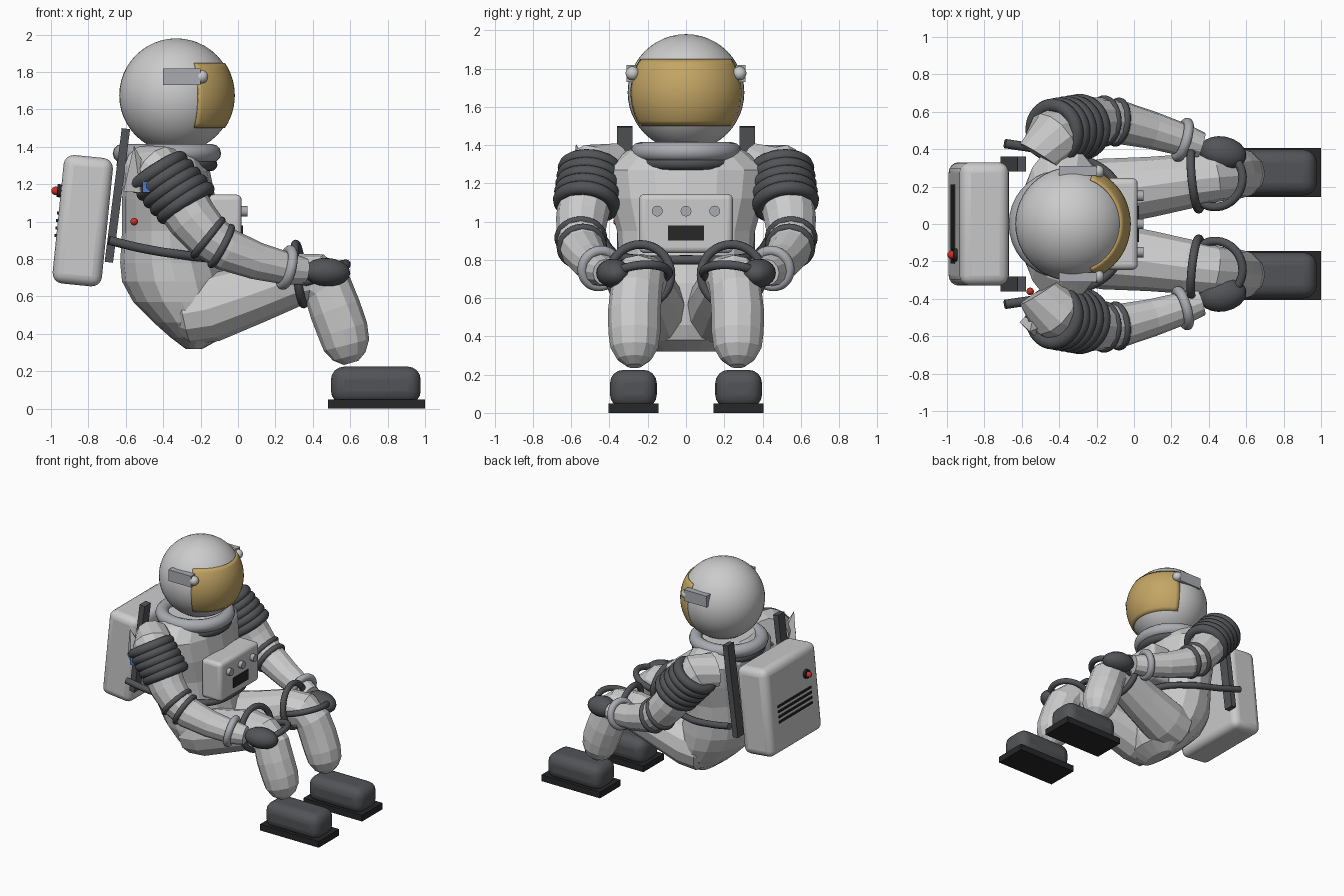
import bpy, bmesh, math
from mathutils import Vector

if "Cube" in bpy.data.objects:
    bpy.data.objects.remove(bpy.data.objects["Cube"])

def mat(name, c):
    m = bpy.data.materials.new(name)
    m.diffuse_color = (*c, 1)
    m.use_nodes = True
    m.node_tree.nodes["Principled BSDF"].inputs["Base Color"].default_value = m.diffuse_color
    return m

DARK = mat("dark_rubber", (.085, .088, .095))
BLACK = mat("black", (.02, .02, .022))
GOLD = mat("gold", (.55, .38, .13))
MID = mat("mid_grey", (.4, .41, .44))
RED = mat("red", (.6, .03, .02))
BLUE = mat("blue", (.08, .2, .6))

def finish(o, name, m=None, smooth=True):
    o.name = name
    if m:
        o.data.materials.append(m)
    if smooth:
        bpy.context.view_layer.objects.active = o
        o.select_set(True)
        bpy.ops.object.shade_smooth_by_angle(angle=math.radians(40))
    o.select_set(False)
    return o

def box(name, c, size, m=None, bevel=0, tilt=0, seg=4):
    bpy.ops.mesh.primitive_cube_add(size=1, location=c)
    o = bpy.context.object
    o.scale = size
    bpy.ops.object.transform_apply(location=False, rotation=False)
    o.rotation_euler.y = tilt
    if bevel:
        b = o.modifiers.new("bevel", 'BEVEL')
        b.width, b.segments = bevel, seg
    return finish(o, name, m)

def ball(name, c, r, m=None, scale=(1, 1, 1), rot=(0, 0, 0), seg=32):
    bpy.ops.mesh.primitive_uv_sphere_add(segments=seg, ring_count=seg // 2, radius=r, location=c, rotation=rot)
    bpy.context.object.scale = scale
    return finish(bpy.context.object, name, m)

def aim(axis):
    return Vector(axis).to_track_quat('Z', 'Y').to_euler()

def ring(name, c, axis, R, r, m=DARK):
    bpy.ops.mesh.primitive_torus_add(location=c, rotation=aim(axis), major_radius=R, minor_radius=r,
                                     major_segments=36, minor_segments=12)
    return finish(bpy.context.object, name, m)

def rod(name, c, axis, r, h, m=None):
    bpy.ops.mesh.primitive_cylinder_add(vertices=20, radius=r, depth=h, location=c, rotation=aim(axis))
    return finish(bpy.context.object, name, m)

def loft(name, rings, m=None):
    # skin a list of vertex loops and close both ends
    bm = bmesh.new()
    vs = [[bm.verts.new(p) for p in loop] for loop in rings]
    n = len(vs[0])
    for a, b in zip(vs, vs[1:]):
        for i in range(n):
            bm.faces.new((a[i], a[(i + 1) % n], b[(i + 1) % n], b[i]))
    bm.faces.new(vs[0][::-1])
    bm.faces.new(vs[-1])
    bmesh.ops.recalc_face_normals(bm, faces=bm.faces)
    me = bpy.data.meshes.new(name)
    bm.to_mesh(me)
    bm.free()
    o = bpy.data.objects.new(name, me)
    bpy.context.collection.objects.link(o)
    return finish(o, name, m, False)

def limb(name, pts, sides=12):
    # faceted tube through (x, y, z, radius) points
    P = [Vector(p[:3]) for p in pts]
    rings = []
    for i, p in enumerate(P):
        t = (P[min(i + 1, len(P) - 1)] - P[max(i - 1, 0)]).normalized()
        u = t.cross(Vector((0, 1, 0))).normalized()
        v = t.cross(u)
        rings.append([p + pts[i][3] * (math.cos(a) * u + math.sin(a) * v)
                      for a in (2 * math.pi * k / sides for k in range(sides))])
    return loft(name, rings)

def hose(name, pts, r, m=DARK):
    cu = bpy.data.curves.new(name, 'CURVE')
    cu.dimensions, cu.bevel_depth, cu.bevel_resolution, cu.use_fill_caps = '3D', r, 3, True
    s = cu.splines.new('BEZIER')
    s.bezier_points.add(len(pts) - 1)
    for b, p in zip(s.bezier_points, pts):
        b.co = p
        b.handle_left_type = b.handle_right_type = 'AUTO'
    o = bpy.data.objects.new(name, cu)
    bpy.context.collection.objects.link(o)
    cu.materials.append(m)

# Torso and pelvis: (z, back x, front x, half width)
secs = [(1.40, -.54, -.24, .22), (1.37, -.58, -.19, .31), (1.27, -.61, -.15, .43), (1.12, -.62, -.12, .41),
        (.95, -.62, -.11, .36), (.78, -.63, -.08, .35), (.68, -.62, -.05, .35), (.57, -.56, -.04, .34),
        (.46, -.45, -.05, .31), (.38, -.36, -.08, .25), (.32, -.28, -.19, .15)]
loft("torso", [[((b + f) / 2 + (f - b) / 2 * math.cos(a), w * math.sin(a), z)
                for a in (2 * math.pi * k / 16 for k in range(16))] for z, b, f, w in secs])

# Helmet, neck rings and visor
ball("helmet", (-.33, 0, 1.675), .305, seg=48)
ring("neck_ring_upper", (-.38, 0, 1.365), (0, 0, 1), .24, .05, MID)
ring("neck_ring_lower", (-.38, 0, 1.305), (0, 0, 1), .235, .035, DARK)
bm = bmesh.new()
N, M = 24, 12
g = [[None] * (M + 1) for _ in range(N + 1)]
for i in range(N + 1):
    for j in range(M + 1):
        a, e = math.radians(-68 + 136 * i / N), math.radians(-34 + 68 * j / M)
        g[i][j] = bm.verts.new((-.33 + .302 * math.cos(a) * math.cos(e), .302 * math.sin(a) * math.cos(e),
                                1.675 + .302 * math.sin(e)))
for i in range(N):
    for j in range(M):
        bm.faces.new((g[i][j], g[i + 1][j], g[i + 1][j + 1], g[i][j + 1]))
me = bpy.data.meshes.new("visor")
bm.to_mesh(me)
bm.free()
visor = bpy.data.objects.new("visor", me)
bpy.context.collection.objects.link(visor)
sol = visor.modifiers.new("thick", 'SOLIDIFY')
sol.thickness, sol.offset = .011, 1
finish(visor, "visor", GOLD)

# Chest control box
box("chest_box", (-.07, 0, .99), (.18, .49, .31), None, .03)
for y in (-.15, 0, .15):
    rod("chest_knob", (.03, y, 1.055), (1, 0, 0), .028, .04, MID)
box("chest_screen", (.02, 0, .94), (.012, .19, .08), BLACK)

# Backpack with vents and warning light
box("backpack", (-.83, 0, 1.005), (.265, .66, .69), None, .055, math.radians(5.8))
for k in range(4):
    z = 1.045 - .04 * k
    box("pack_vent", (-.962 + (z - 1.005) * .1, 0, z), (.02, .42, .016), BLACK)
rod("pack_light_base", (-.952, -.165, 1.165), (1, 0, -.1), .035, .03, BLACK)
ball("pack_light", (-.975, -.165, 1.165), .023, RED, seg=16)

# Belt hose wraps from both pack sides across the waist
hose("waist_hose", [(-.69, -.43, .9), (-.5, -.4, .855), (-.28, -.35, .82), (-.1, -.22, .8), (-.05, 0, .8),
                    (-.1, .22, .8), (-.28, .35, .82), (-.5, .4, .855), (-.69, .43, .9)], .025)

# Side details on one shoulder
ball("side_light", (-.555, -.36, 1.0), .02, RED, seg=16)
box("shoulder_patch", (-.49, -.61, 1.19), (.04, .06, .07), BLUE)
bpy.ops.mesh.primitive_cone_add(vertices=4, radius1=.09, depth=.24, location=(-.54, -.55, 1.29),
                                rotation=(math.radians(12), math.radians(-8), 0))
finish(bpy.context.object, "shoulder_fold", None, False)

# Mirrored parts
for s, side in ((1, "left"), (-1, "right")):
    # Helmet lamps and pack straps
    box(side + "_lamp_box", (-.3, s * .285, 1.775), (.2, .05, .09), MID)
    ball(side + "_lamp", (-.195, s * .28, 1.775), .036, seg=20)
    box(side + "_strap", (-.645, s * .32, 1.14), (.045, .08, .72), DARK, 0, math.radians(7.3))

    # Arm
    limb(side + "_arm", [(-.5, s * .36, 1.28, .13), (-.43, s * .47, 1.27, .15), (-.33, s * .52, 1.15, .145),
                         (-.24, s * .545, 1.01, .135), (-.16, s * .55, .92, .125), (-.06, s * .54, .85, .115),
                         (.1, s * .5, .79, .1), (.28, s * .445, .745, .085), (.36, s * .42, .735, .07)])
    for k in range(5):
        t = k / 4
        ring(side + "_shoulder_rib", (-.425 + .145 * t, s * (.495 + .025 * t), 1.265 - .165 * t),
             (.54, s * .12, -.84), .14, .037)
    ring(side + "_elbow_ring_upper", (-.16, s * .55, .915), (.75, 0, -.6), .118, .02)
    ring(side + "_elbow_ring_lower", (-.09, s * .545, .87), (.85, s * -.1, -.45), .112, .02)
    ring(side + "_wrist_ring", (.26, s * .45, .755), (.93, s * -.27, -.22), .095, .027, MID)
    ball(side + "_glove", (.475, s * .38, .73), .1, DARK, (1.28, .88, .76), (0, .05, s * -.2), 20)

    # Leg
    limb(side + "_leg", [(-.34, s * .15, .5, .1), (-.28, s * .16, .51, .17), (-.15, s * .17, .535, .18),
                         (.1, s * .2, .62, .16), (.3, s * .23, .69, .145), (.42, s * .25, .695, .135),
                         (.48, s * .26, .64, .135), (.52, s * .27, .53, .138), (.56, s * .27, .42, .136),
                         (.58, s * .27, .34, .125), (.595, s * .27, .28, .09), (.605, s * .27, .245, .04)])
    ring(side + "_knee_ring_back", (.33, s * .24, .72), (.98, s * .1, .13), .162, .023)
    ring(side + "_knee_ring_front", (.44, s * .24, .72), (-.35, s * .1, .93), .15, .023)

    # Boot
    box(side + "_boot", (.737, s * .275, .125), (.48, .245, .2), DARK, .07)
    box(side + "_sole", (.74, s * .275, .025), (.52, .26, .05), BLACK)
